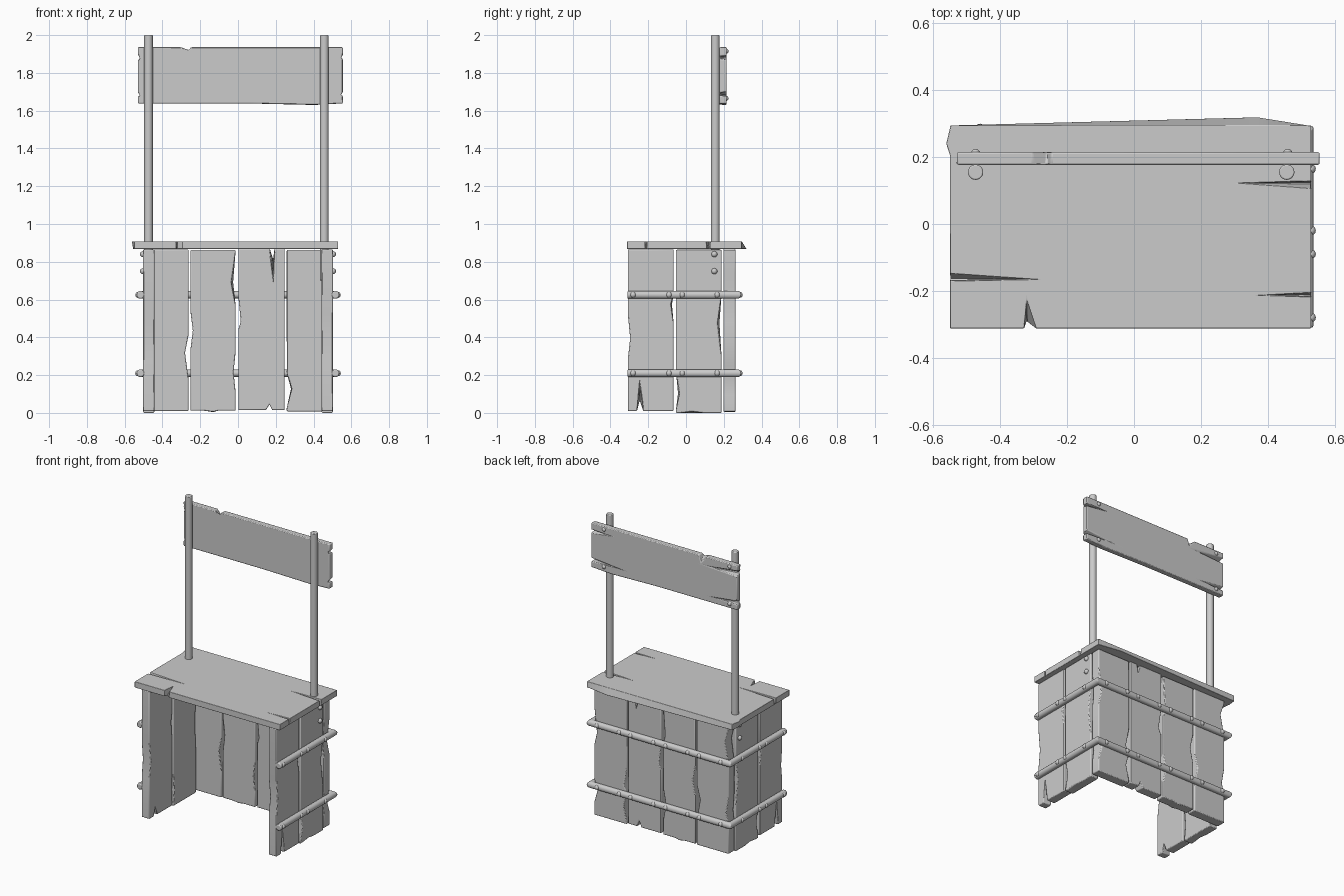
import bpy, bmesh
from math import cos, sin, pi, radians
from mathutils import Vector, Matrix

if "Cube" in bpy.data.objects:
    bpy.data.objects.remove(bpy.data.objects["Cube"])


def finish(bm, name, bevel=0.0, segments=2):
    bmesh.ops.recalc_face_normals(bm, faces=bm.faces)
    me = bpy.data.meshes.new(name)
    bm.to_mesh(me)
    bm.free()
    ob = bpy.data.objects.new(name, me)
    bpy.context.collection.objects.link(ob)
    if bevel:
        m = ob.modifiers.new("soft_edges", 'BEVEL')
        m.width, m.segments = bevel, segments
        m.limit_method, m.angle_limit = 'ANGLE', radians(35)
    bpy.ops.object.select_all(action='DESELECT')
    ob.select_set(True)
    bpy.context.view_layer.objects.active = ob
    bpy.ops.object.shade_smooth_by_angle(angle=radians(35))
    return ob


# Worn board: rectangle with edge chips, each (edge, start, middle, end, depth on
# face A, depth on face B). Edges run 0 bottom, 1 right, 2 top, 3 left, anticlockwise.
def board(name, u, v, t, place, chips=(), bevel=0.005):
    c = [Vector(p) for p in ((u[0], v[0]), (u[1], v[0]), (u[1], v[1]), (u[0], v[1]))]
    bm = bmesh.new()
    rings = []
    for face in (0, 1):
        pts = []
        for e in range(4):
            a, b = c[e], c[(e + 1) % 4]
            d = (b - a).normalized()
            inward = Vector((-d.y, d.x))
            pts.append(a)
            for ch in sorted(k for k in chips if k[0] == e):
                for f, depth in ((ch[1], 0), (ch[2], ch[4 + face]), (ch[3], 0)):
                    pts.append(a.lerp(b, f) + inward * depth)
        rings.append([bm.verts.new(place(p.x, p.y, t[face])) for p in pts])
    A, B = rings
    bm.faces.new(A)
    bm.faces.new(B)
    for i in range(len(A)):
        j = (i + 1) % len(A)
        bm.faces.new((A[i], A[j], B[j], B[i]))
    return finish(bm, name, bevel)


def across(x, z, y):
    return (x, y, z)


def flat(x, y, z):
    return (x, y, z)


# Rounded rivet heads grouped in one object
def rivets(name, points, r):
    bm = bmesh.new()
    for p in points:
        bmesh.ops.create_uvsphere(bm, u_segments=12, v_segments=8, radius=r,
                                  matrix=Matrix.Translation(p))
    finish(bm, name)


# Back planks (face A outside, face B inside)
back = [
    (-0.50, -0.262, 0.010, 0.865, [(1, .20, .36, .47, .025, .018), (3, .02, .12, .30, .03, .02),
                                   (3, .55, .68, .78, .02, .008)]),
    (-0.252, -0.013, 0.012, 0.862, [(1, .66, .80, .99, .012, .024), (3, .38, .5, .62, .022, .012),
                                    (1, .12, .24, .36, .02, .01), (0, .3, .5, .62, -.008, -.006)]),
    (0.002, 0.247, 0.015, 0.868, [(2, .22, .25, .32, .05, .14), (0, .60, .67, .73, .04, .03),
                                  (3, .30, .45, .50, .02, .012)]),
    (0.258, 0.50, 0.008, 0.863, [(3, .76, .86, .98, .022, .028), (3, .56, .70, .75, .025, .0),
                                 (1, .55, .65, .85, .02, .01), (1, .10, .2, .28, .025, .01)]),
]
for i, (x0, x1, z0, z1, chips) in enumerate(back):
    board(f"back_plank_{i + 1}", (x0, x1), (z0, z1), (0.262, 0.198), across, chips)

# Side planks, two on each side
side = [
    (-0.308, -0.066, 0.01, 0.866, [(0, .20, .26, .34, .14, .05), (1, .55, .66, .72, .015, .008),
                                   (3, .40, .55, .68, .012, .015)]),
    (-0.053, 0.188, 0.0, 0.864, [(1, .35, .55, .72, .022, .01), (3, .75, .88, .98, .02, .01),
                                 (0, .1, .35, .6, .008, .0)]),
]
for s, label in ((-1, "left"), (1, "right")):
    for i, (y0, y1, z0, z1, chips) in enumerate(side):
        board(f"{label}_side_plank_{i + 1}", (y0, y1), (z0, z1), (s * 0.502, s * 0.443),
              lambda y, z, x: (x, y, z), chips)

# Counter top with split ends and a bulging back edge
board("counter_top", (-0.55, 0.53), (-0.312, 0.295), (0.908, 0.868), flat, [
    (0, .205, .212, .238, .09, .02),
    (1, .155, .163, .175, .13, .0),
    (1, .69, .715, .725, .20, .0),
    (2, .01, .148, .99, .0, -.025),
    (3, .01, .09, .15, -.012, -.005),
    (3, .73, .758, .765, .24, .0)])

# Sign board on the back of the poles
board("sign_board", (-0.53, 0.555), (1.638, 1.936), (0.215, 0.177), across, [
    (0, .55, .86, .99, -.008, -.006),
    (2, .74, .752, .79, .05, .012),
    (1, .13, .15, .21, .20, .006),
    (1, .78, .83, .85, .12, .006),
    (3, .12, .20, .24, .24, .006),
    (3, .80, .86, .88, .16, .006)])

# Poles
for x, label in ((-0.474, "left"), (0.457, "right")):
    bm = bmesh.new()
    bmesh.ops.create_cone(bm, cap_ends=True, segments=20, radius1=0.023, radius2=0.023,
                          depth=1.3, matrix=Matrix.Translation((x, 0.155, 1.35)))
    finish(bm, f"{label}_pole", 0.004)

# Round straps wrapping both sides and the back
levels = {"lower": 0.21, "upper": 0.625}
for label, z in levels.items():
    bm = bmesh.new()
    path = [((-.516, -.31), (-1, 0)), ((-.516, .272), (-1, 1)),
            ((.516, .272), (1, 1)), ((.516, -.31), (1, 0))]
    rings = []
    for (px, py), (nx, ny) in path:
        ring = []
        for k in range(14):
            a = 2 * pi * k / 14
            ring.append(bm.verts.new((px + nx * .021 * cos(a), py + ny * .021 * cos(a),
                                      z + .021 * sin(a))))
        rings.append(ring)
    for A, B in zip(rings, rings[1:]):
        for k in range(14):
            m = (k + 1) % 14
            bm.faces.new((A[k], A[m], B[m], B[k]))
    bm.faces.new(rings[0])
    bm.faces.new(rings[-1])
    finish(bm, f"{label}_strap", 0.006)
    # Strap rivets, two per plank
    pts = [(s * .528, y, z) for s in (-1, 1) for y in (-.28, -.09, -.02, .165)]
    pts += [(x, .284, z) for x in (-.46, -.3, -.215, -.05, .04, .21, .295, .46)]
    rivets(f"{label}_strap_rivets", pts, 0.016)

# Rivets holding the poles to the sides and the sign to the poles
rivets("pole_rivets", [(s * .503, .15, z) for s in (-1, 1) for z in (.84, .75)], 0.016)
rivets("sign_rivets", [(x, .211, z) for x in (-.474, .46) for z in (1.915, 1.665)], 0.014)
